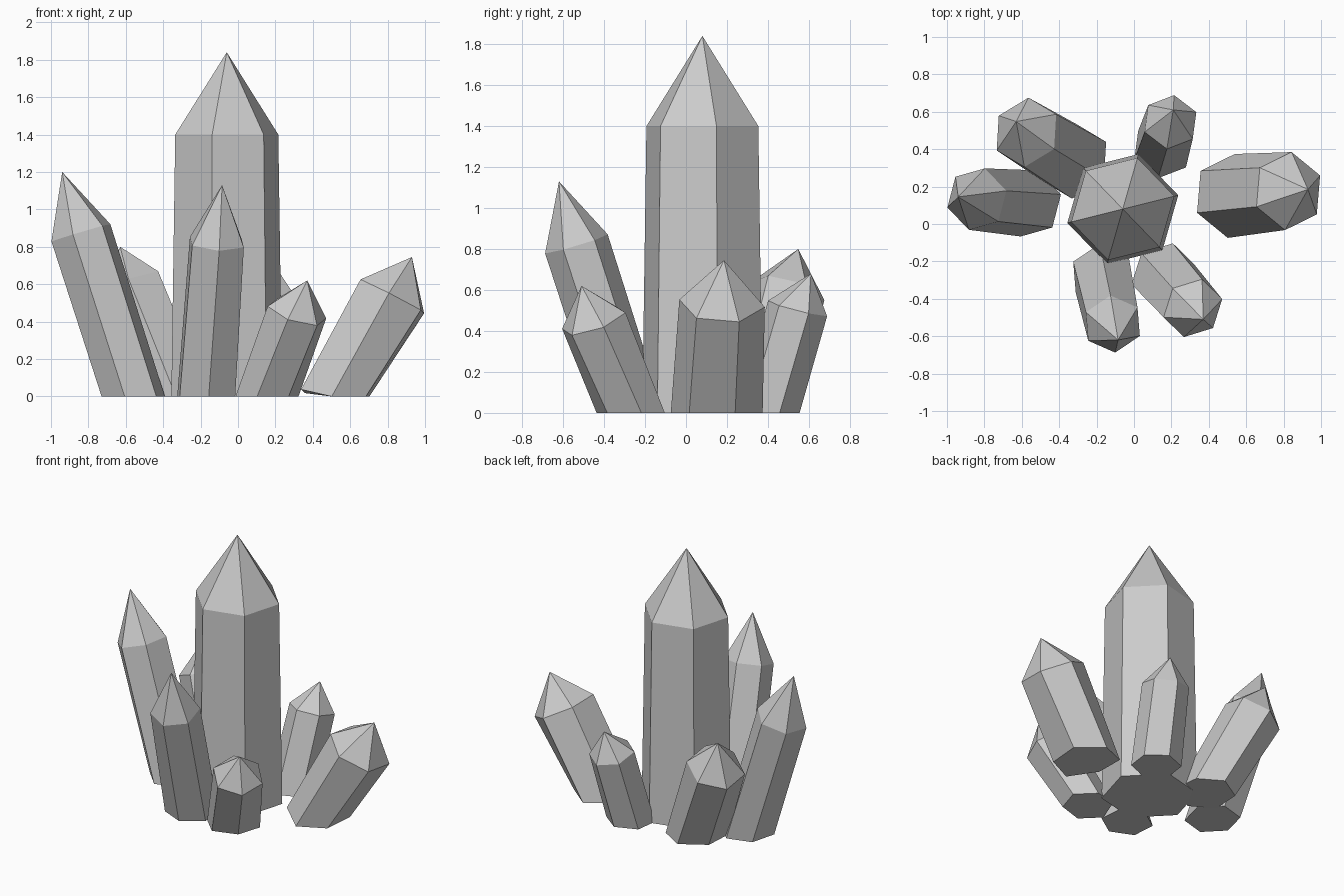
import bpy, bmesh, math
from mathutils import Vector

if "Cube" in bpy.data.objects:
    bpy.data.objects.remove(bpy.data.objects["Cube"])

stone = bpy.data.materials.new("grey_crystal")
stone.diffuse_color = (0.6, 0.6, 0.6, 1)
stone.use_nodes = True
stone.node_tree.nodes["Principled BSDF"].inputs["Base Color"].default_value = stone.diffuse_color

TAPER = 0.93   # shoulder radius relative to base radius
SINK = -0.06   # base ring centre sits just under the ground


def crystal(name, base, shoulder, apex, radius, roll):
    """Six-sided leaning prism with a pointed tip and a base pressed flat."""
    base, shoulder = Vector((*base, SINK)), Vector(shoulder)
    turn = Vector((0, 0, 1)).rotation_difference(shoulder - base)
    bm = bmesh.new()

    def ring(centre, r):
        pts = []
        for i in range(6):
            a = math.radians(roll + 60 * i)
            p = centre + turn @ Vector((r * math.cos(a), r * math.sin(a), 0))
            p.z = max(p.z, 0)
            pts.append(bm.verts.new(p))
        return pts

    low, high = ring(base, radius / TAPER), ring(shoulder, radius)
    tip = bm.verts.new(apex)
    bm.faces.new(low[::-1])
    for i in range(6):
        j = (i + 1) % 6
        bm.faces.new((low[i], low[j], high[j], high[i]))
        bm.faces.new((high[i], high[j], tip))
    mesh = bpy.data.meshes.new(name)
    bm.to_mesh(mesh)
    bm.free()
    mesh.materials.append(stone)
    bpy.context.collection.objects.link(bpy.data.objects.new(name, mesh))


# Tall centre crystal, then the leaning ones around it
crystal("centre_crystal", (-0.06, 0.08), (-0.06, 0.08, 1.40), (-0.06, 0.08, 1.84), 0.284, 14)
crystal("left_crystal", (-0.56, 0.11), (-0.84, 0.133, 0.875), (-0.94, 0.145, 1.20), 0.17, 15)
crystal("back_left_crystal", (-0.32, 0.335), (-0.575, 0.49, 0.59), (-0.63, 0.548, 0.80), 0.19, 29)
crystal("back_right_crystal", (0.15, 0.40), (0.195, 0.545, 0.51), (0.21, 0.61, 0.68), 0.15, 22)
crystal("right_crystal", (0.52, 0.15), (0.825, 0.176, 0.535), (0.93, 0.185, 0.745), 0.21, 24)
crystal("front_crystal", (-0.17, -0.27), (-0.113, -0.535, 0.825), (-0.085, -0.62, 1.13), 0.16, 35)
crystal("front_right_crystal", (0.155, -0.27), (0.315, -0.45, 0.45), (0.37, -0.51, 0.62), 0.167, 15)
